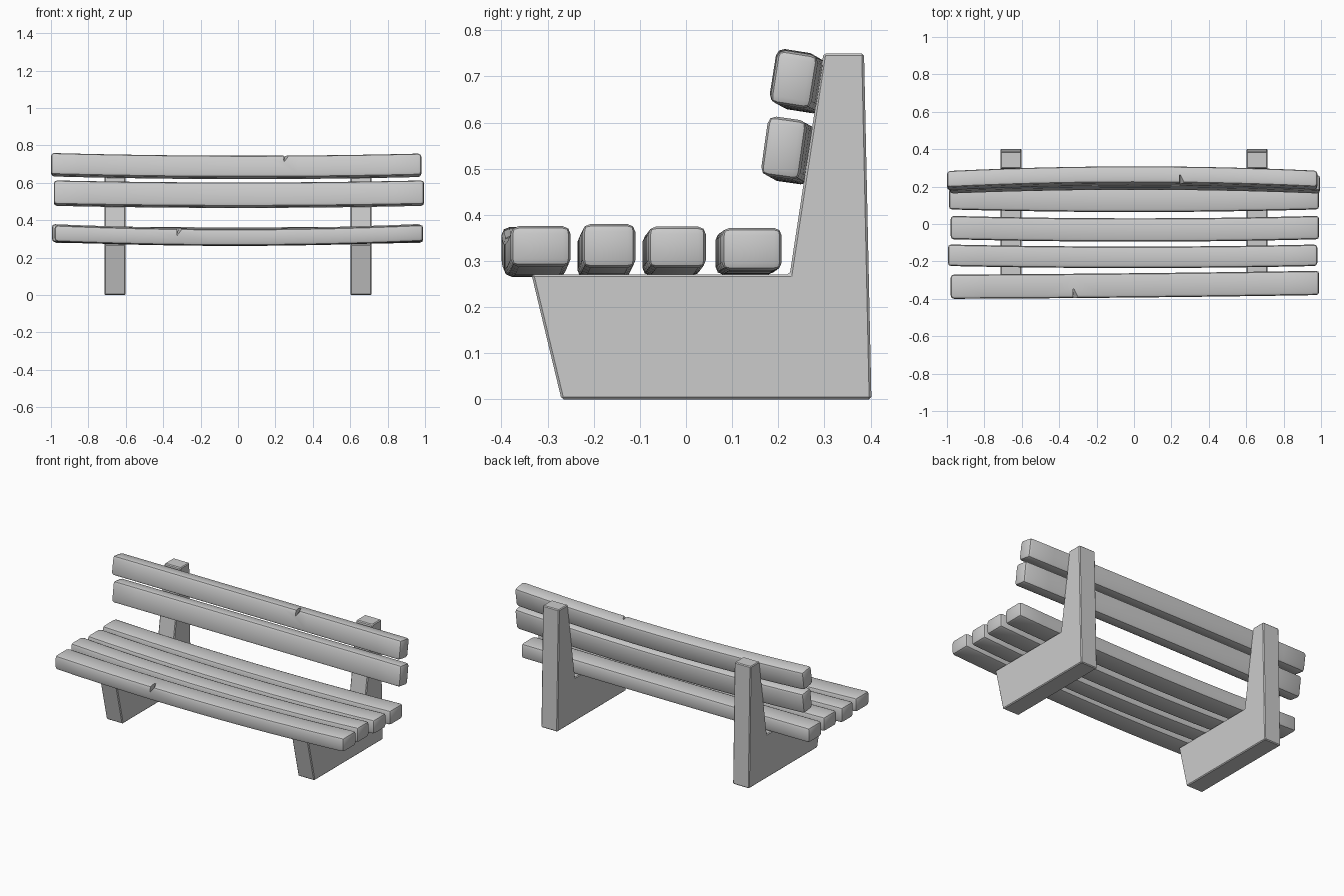
import bpy, bmesh
from math import radians
from mathutils import Matrix, Vector

cube = bpy.data.objects.get("Cube")
if cube:
    bpy.data.objects.remove(cube, do_unlink=True)

grey = bpy.data.materials.new("plain grey")
grey.use_nodes = True
colour = (0.6, 0.6, 0.6, 1)
grey.diffuse_color = colour
grey.node_tree.nodes["Principled BSDF"].inputs["Base Color"].default_value = colour


def finish(name, bm):
    bmesh.ops.recalc_face_normals(bm, faces=bm.faces)
    mesh = bpy.data.meshes.new(name)
    bm.to_mesh(mesh)
    bm.free()
    mesh.materials.append(grey)
    obj = bpy.data.objects.new(name, mesh)
    bpy.context.collection.objects.link(obj)
    return obj


def activate(obj):
    bpy.ops.object.select_all(action='DESELECT')
    obj.select_set(True)
    bpy.context.view_layer.objects.active = obj


def loft(bm, rings):
    """Join equal rings of points into a closed solid."""
    rings = [[bm.verts.new(p) for p in ring] for ring in rings]
    for a, b in zip(rings, rings[1:]):
        for i in range(len(a)):
            j = (i + 1) % len(a)
            bm.faces.new((a[i], a[j], b[j], b[i]))
    bm.faces.new(rings[0])
    bm.faces.new(rings[-1])


def bevel_sharp(bm, width, segments):
    bmesh.ops.recalc_face_normals(bm, faces=bm.faces)
    sharp = [e for e in bm.edges if e.calc_face_angle(0) > radians(30)]
    bmesh.ops.bevel(bm, geom=sharp, offset=width, segments=segments,
                    profile=0.5, affect='EDGES')


def cut_notch(plank, x, y, z):
    """Chip a small wedge out of the top front edge."""
    bm = bmesh.new()
    tip = Vector((x, y + 0.045, z - 0.035))
    loft(bm, [[Vector((x - 0.012, y - 0.04, z + 0.03)),
               Vector((x + 0.05, y - 0.04, z + 0.03)),
               Vector((x, y - 0.04, z - 0.035))],
              [Vector((x - 0.003, tip.y, z + 0.03)),
               Vector((x + 0.008, tip.y, z + 0.03)), tip]])
    cutter = finish("notch_cutter", bm)
    cutter.hide_render = True
    mod = plank.modifiers.new("notch", 'BOOLEAN')
    mod.operation = 'DIFFERENCE'
    mod.solver = 'EXACT'
    mod.object = cutter
    activate(plank)
    bpy.ops.object.modifier_apply(modifier=mod.name)
    bpy.data.objects.remove(cutter, do_unlink=True)


def plank(name, x0, x1, left, right, size, sag, tilt=0, notch=None):
    """Sagging board; left and right are the (y, z) centres of its ends."""
    bm = bmesh.new()
    turn = Matrix.Rotation(radians(-tilt), 3, 'X')
    w, h = size[0] / 2, size[1] / 2
    rings = []
    steps = 12
    for i in range(steps + 1):
        t = i / steps
        bend = 1 - (2 * t - 1) ** 2
        centre = Vector((x0 + (x1 - x0) * t,
                         left[0] + (right[0] - left[0]) * t + sag[0] * bend,
                         left[1] + (right[1] - left[1]) * t + sag[1] * bend))
        rings.append([centre + turn @ Vector((0, a * w, b * h))
                      for a, b in ((-1, -1), (1, -1), (1, 1), (-1, 1))])
    loft(bm, rings)
    bevel_sharp(bm, 0.017, 2)
    obj = finish(name, bm)
    if notch:
        cut_notch(obj, *notch)
    activate(obj)
    bpy.ops.object.shade_smooth_by_angle(angle=radians(35))


# Seat boards, front to back
plank("seat_board_front", -0.98, 0.99, (-0.335, 0.33), (-0.315, 0.332),
      (0.13, 0.088), (-0.003, -0.022), notch=(-0.325, -0.392, 0.354))
plank("seat_board_second", -0.995, 0.98, (-0.167, 0.332), (-0.167, 0.333),
      (0.115, 0.095), (-0.011, -0.022))
plank("seat_board_third", -0.98, 0.99, (-0.019, 0.33), (-0.019, 0.33),
      (0.125, 0.09), (-0.013, -0.017))
plank("seat_board_rear", -0.99, 0.99, (0.143, 0.326), (0.143, 0.326),
      (0.13, 0.092), (-0.014, -0.01))

# Backrest boards, leaning back
plank("back_board_lower", -0.985, 0.995, (0.212, 0.545), (0.212, 0.545),
      (0.086, 0.13), (0.02, -0.011), tilt=8)
plank("back_board_upper", -1.0, 0.98, (0.232, 0.697), (0.234, 0.694),
      (0.09, 0.118), (0.024, -0.013), tilt=9, notch=(0.245, 0.217, 0.745))

# Side supports: one L-shaped slab on each side
profile = [(-0.27, 0), (0.402, 0), (0.386, 0.75), (0.298, 0.75),
           (0.225, 0.271), (-0.335, 0.271)]
for side, name in ((-1, "right_support"), (1, "left_support")):
    bm = bmesh.new()
    loft(bm, [[(side * x, y, z) for y, z in profile] for x in (0.602, 0.714)])
    bevel_sharp(bm, 0.005, 1)
    finish(name, bm)
